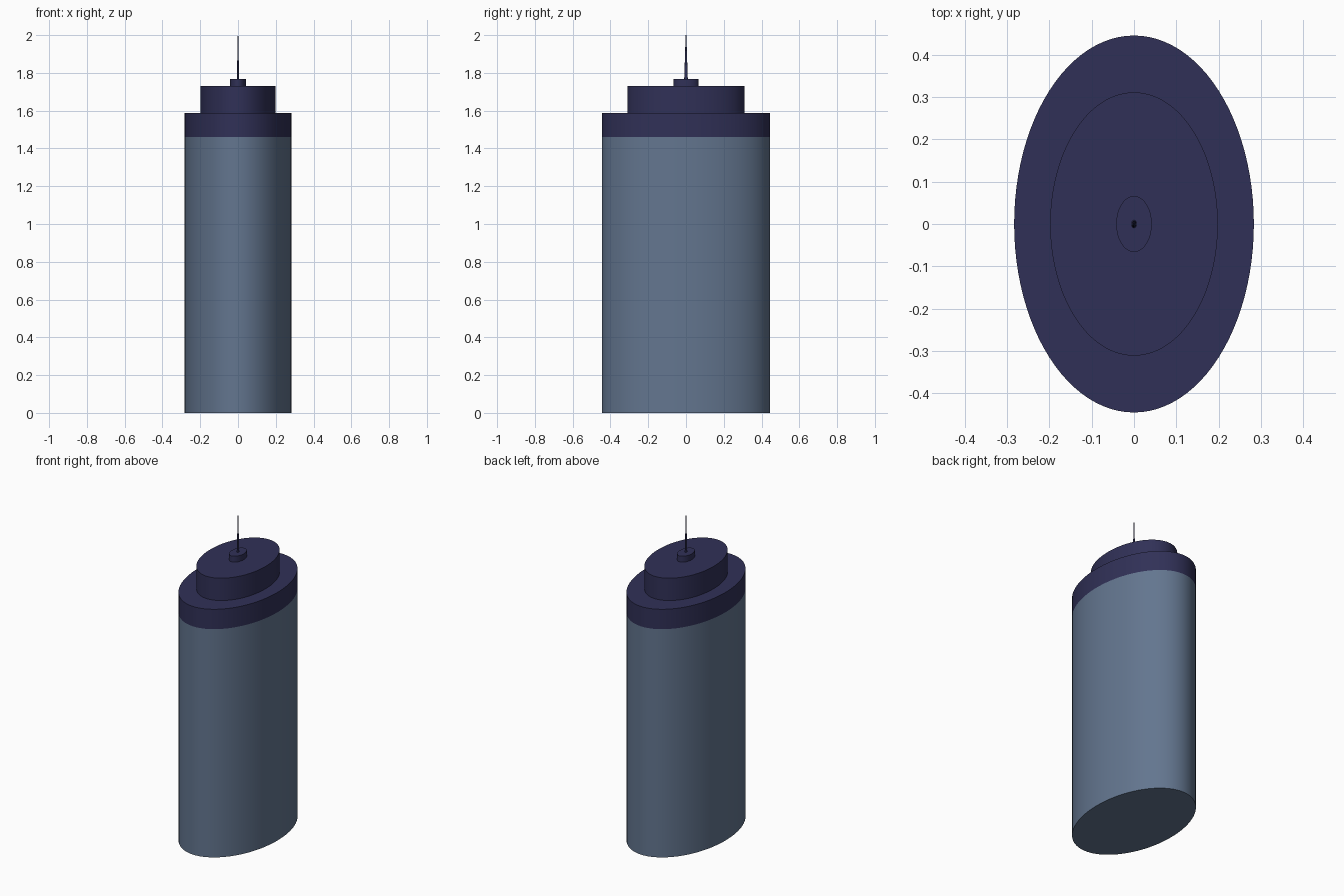
import bpy
import math

if "Cube" in bpy.data.objects:
    bpy.data.objects.remove(bpy.data.objects["Cube"])


def material(name, color):
    m = bpy.data.materials.new(name)
    m.diffuse_color = (*color, 1)
    m.use_nodes = True
    m.node_tree.nodes["Principled BSDF"].inputs["Base Color"].default_value = m.diffuse_color
    return m


blue_grey = material("blue_grey", (0.125, 0.18, 0.275))
navy = material("navy", (0.03, 0.03, 0.095))


def tier(name, rx, ry, z0, z1, mat, taper=1.0, sides=96):
    """Elliptical drum from z0 to z1, top scaled by taper."""
    bpy.ops.mesh.primitive_cone_add(vertices=sides, radius1=1, radius2=taper,
                                    depth=z1 - z0, location=(0, 0, (z0 + z1) / 2))
    ob = bpy.context.object
    ob.name = name
    ob.scale = (rx, ry, 1)
    bpy.ops.object.transform_apply(location=False, rotation=False, scale=True)
    ob.data.materials.append(mat)
    bpy.ops.object.shade_smooth_by_angle(angle=math.radians(30))
    return ob


# Main shaft and its dark crown band
tier("tower_body", 0.283, 0.445, 0.0, 1.46, blue_grey)
tier("crown_band", 0.283, 0.445, 1.46, 1.587, navy)

# Stepped roof
tier("upper_tier", 0.198, 0.311, 1.587, 1.73, navy)
tier("mast_base", 0.042, 0.066, 1.73, 1.768, navy, sides=48)

# Tapering mast
tier("antenna", 0.006, 0.0095, 1.768, 2.0, navy, taper=0.2, sides=24)
